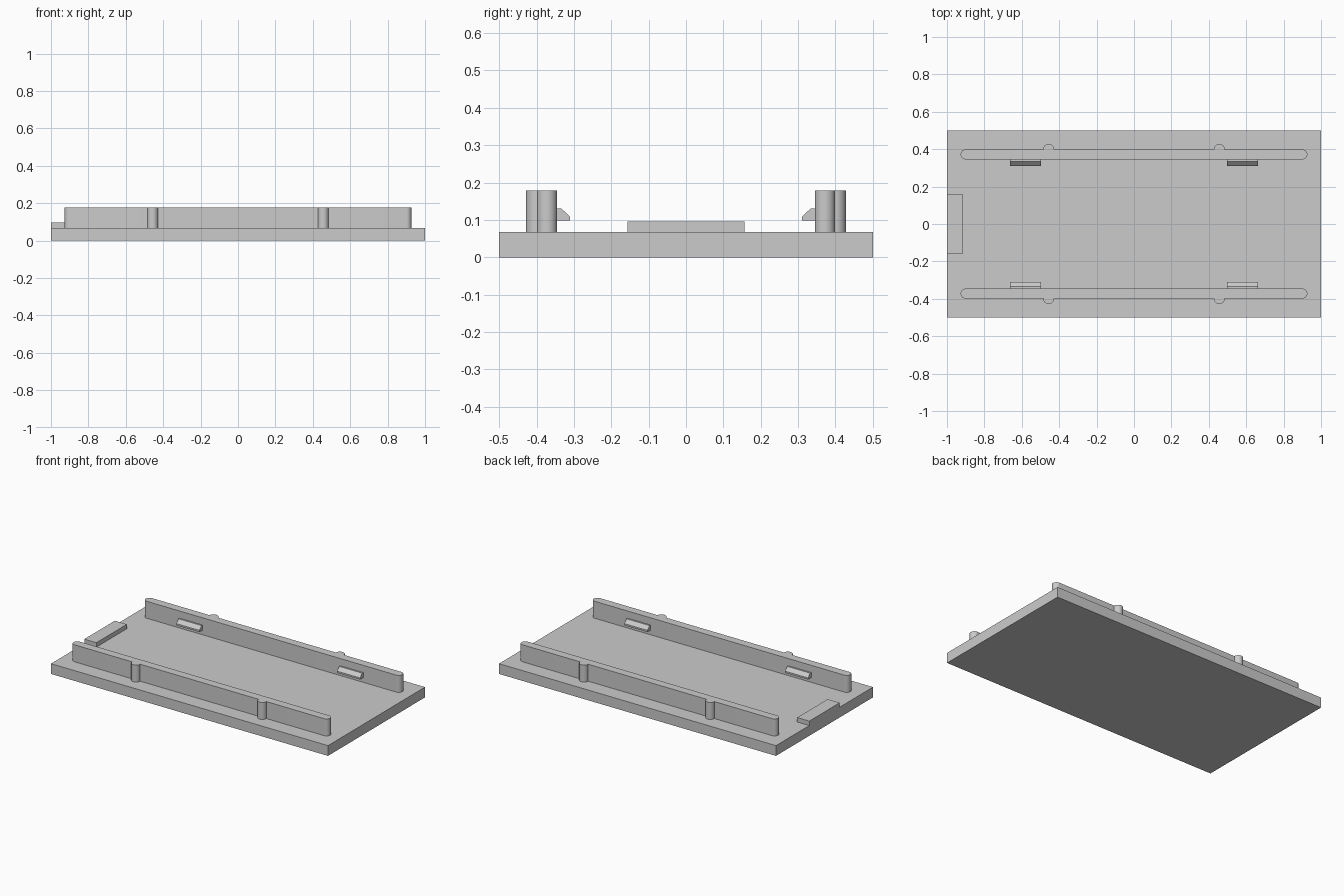
import bpy, bmesh
from math import pi, sin, cos, radians
from mathutils import Vector

cube = bpy.data.objects.get("Cube")
if cube:
    bpy.data.objects.remove(cube, do_unlink=True)

grey = bpy.data.materials.new("light_grey_plastic")
grey.use_nodes = True
grey.diffuse_color = (0.6, 0.6, 0.6, 1)
grey.node_tree.nodes["Principled BSDF"].inputs["Base Color"].default_value = grey.diffuse_color

BASE_TOP = 0.067


def prism(name, outline, sweep, smooth=False):
    """Sweep a closed outline of 3D points along a vector."""
    bm = bmesh.new()
    face = bm.faces.new([bm.verts.new(p) for p in outline])
    res = bmesh.ops.extrude_face_region(bm, geom=[face], use_keep_orig=True)
    verts = [v for v in res["geom"] if isinstance(v, bmesh.types.BMVert)]
    bmesh.ops.translate(bm, verts=verts, vec=Vector(sweep))
    bmesh.ops.recalc_face_normals(bm, faces=bm.faces)
    mesh = bpy.data.meshes.new(name)
    bm.to_mesh(mesh)
    bm.free()
    mesh.materials.append(grey)
    obj = bpy.data.objects.new(name, mesh)
    bpy.context.collection.objects.link(obj)
    if smooth:
        bpy.ops.object.select_all(action="DESELECT")
        obj.select_set(True)
        bpy.context.view_layer.objects.active = obj
        bpy.ops.object.shade_smooth_by_angle(angle=radians(30))
    return obj


def box(name, x0, x1, y0, y1, z0, z1):
    return prism(name, [(x0, y0, z0), (x1, y0, z0), (x1, y1, z0), (x0, y1, z0)],
                 (0, 0, z1 - z0))


def arc(cx, cy, r, start, end, steps=16):
    angles = [start + (end - start) * i / steps for i in range(steps + 1)]
    return [(cx + r * cos(a), cy + r * sin(a)) for a in angles]


# Base plate and the low tab at one end
box("base_plate", -1, 1, -0.5, 0.5, 0, BASE_TOP)
box("end_tab", -1, -0.913, -0.157, 0.157, BASE_TOP, 0.096)

# Rail outline: rounded ends, two half-round ribs on the outer side
inner, outer, half_length, rib_x, rib_r = 0.345, 0.399, 0.927, 0.456, 0.029
end_r = (outer - inner) / 2
mid = (inner + outer) / 2
rail = arc(half_length - end_r, mid, end_r, -pi / 2, pi / 2)
for x in (rib_x, -rib_x):
    rail += arc(x, outer, rib_r, 0, pi)
rail += arc(-half_length + end_r, mid, end_r, pi / 2, 3 * pi / 2)

# Snap clip section (y, z): flat underside, sloped lead-in on top
clip = [(0.35, 0.098), (0.311, 0.098), (0.311, 0.109), (0.334, 0.131), (0.35, 0.131)]

for side, label in ((-1, "front"), (1, "back")):
    prism(label + "_rail", [(x, side * y, BASE_TOP) for x, y in rail],
          (0, 0, 0.178 - BASE_TOP), smooth=True)
    for x, end in ((-0.663, "right"), (0.497, "left")):
        prism(f"{label}_{end}_clip", [(x, side * y, z) for y, z in clip], (0.166, 0, 0))
